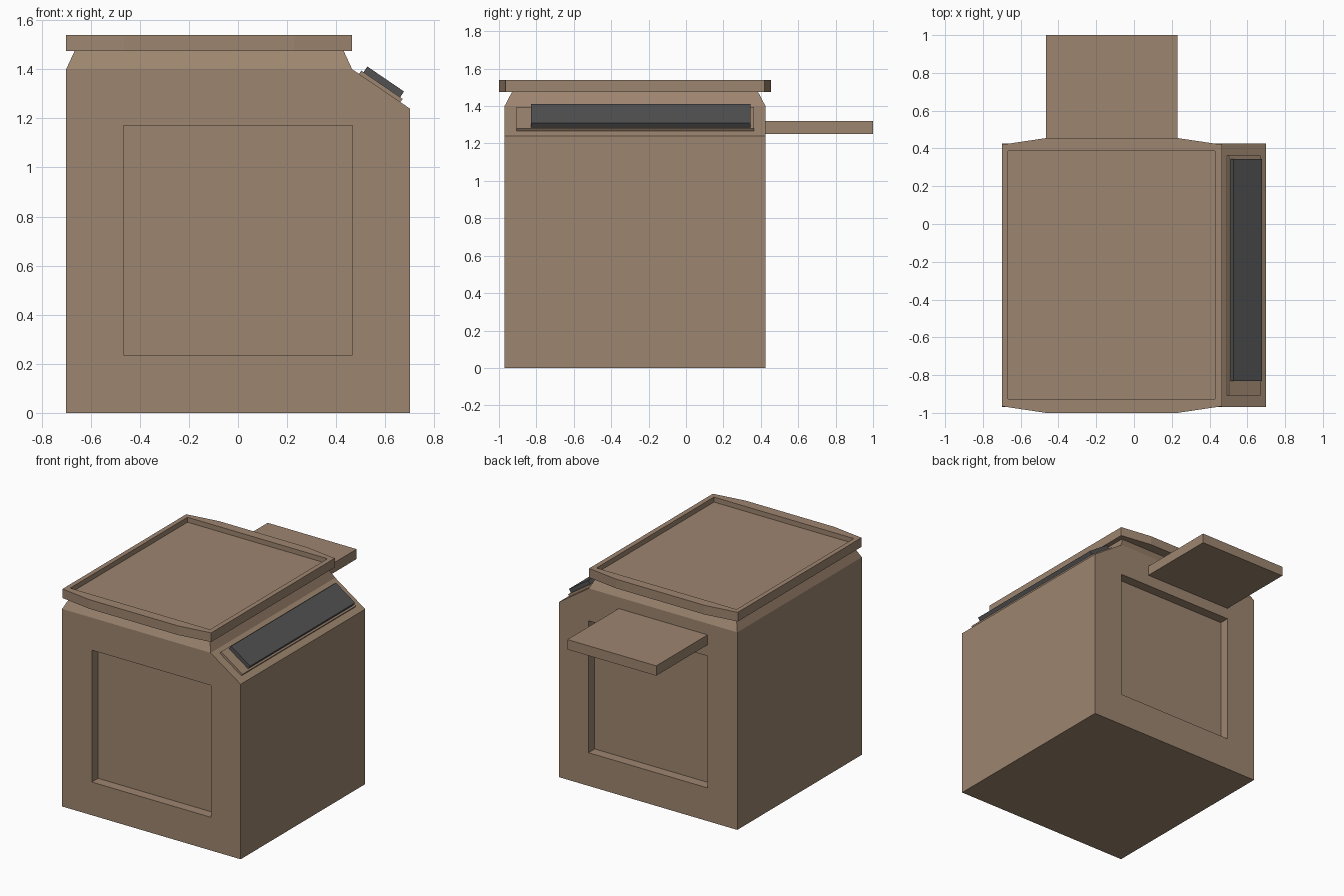
import bpy, bmesh
from mathutils import Vector

if "Cube" in bpy.data.objects:
    bpy.data.objects.remove(bpy.data.objects["Cube"])


def material(name, rgb):
    m = bpy.data.materials.new(name)
    m.diffuse_color = (*rgb, 1)
    m.use_nodes = True
    m.node_tree.nodes["Principled BSDF"].inputs["Base Color"].default_value = m.diffuse_color
    return m


TAN = material("tan_paint", (0.34, 0.235, 0.16))
DARK = material("dark_panel", (0.085, 0.085, 0.085))


def loft(name, ring_a, ring_b, mat):
    """Closed solid between two matching polygons."""
    bm = bmesh.new()
    a = [bm.verts.new(p) for p in ring_a]
    b = [bm.verts.new(p) for p in ring_b]
    n = len(a)
    bm.faces.new(a)
    bm.faces.new(b)
    for i in range(n):
        j = (i + 1) % n
        bm.faces.new((a[i], a[j], b[j], b[i]))
    bmesh.ops.recalc_face_normals(bm, faces=bm.faces)
    me = bpy.data.meshes.new(name)
    bm.to_mesh(me)
    bm.free()
    ob = bpy.data.objects.new(name, me)
    bpy.context.collection.objects.link(ob)
    me.materials.append(mat)
    return ob


def along_y(name, profile, y0, y1, mat=TAN):
    return loft(name, [(x, y0, z) for x, z in profile],
                [(x, y1, z) for x, z in profile], mat)


def rect(x0, x1, y0, y1, z):
    return [(x0, y0, z), (x1, y0, z), (x1, y1, z), (x0, y1, z)]


def box(name, x0, x1, y0, y1, z0, z1):
    return loft(name, rect(x0, x1, y0, y1, z0), rect(x0, x1, y0, y1, z1), TAN)


def cut(target, cutter):
    mod = target.modifiers.new("recess", 'BOOLEAN')
    mod.operation = 'DIFFERENCE'
    mod.solver = 'EXACT'
    mod.object = cutter
    bpy.context.view_layer.objects.active = target
    bpy.ops.object.modifier_apply(modifier=mod.name)
    bpy.data.objects.remove(cutter)


YF, YB = -0.97, 0.425

# Body with sloped right shoulder, recessed front and back panels
body = along_y("body", [(-0.7, 0), (0.7, 0), (0.7, 1.24), (0.465, 1.4), (-0.7, 1.4)], YF, YB)
for y0, y1 in ((YF - 0.1, YF + 0.07), (YB - 0.07, YB + 0.1)):
    cut(body, box("panel_cutter", -0.467, 0.467, y0, y1, 0.235, 1.17))

# Tapered neck under the lid
loft("neck", rect(-0.7, 0.465, YF, YB, 1.4),
     rect(-0.665, 0.43, -0.93, 0.385, 1.476), TAN)

# Lid with bowed front and back and a shallow tray
outline = [(-0.7, -0.965), (-0.465, -1), (0.23, -1), (0.465, -0.965),
           (0.465, 0.42), (0.23, 0.455), (-0.465, 0.455), (-0.7, 0.42)]
lid = loft("lid", [(x, y, 1.475) for x, y in outline],
           [(x, y, 1.54) for x, y in outline], TAN)
cut(lid, box("tray_cutter", -0.667, 0.43, -0.927, 0.387, 1.505, 1.6))

# Back shelf
box("back_shelf", -0.467, 0.23, YB, 1.0, 1.25, 1.32)

# Control console lying on the slope
origin = Vector((0.465, 1.4))
along = Vector((0.235, -0.16)).normalized()
out = Vector((-along.y, along.x))


def slope_slab(name, s0, s1, n0, n1, y0, y1, mat):
    profile = [origin + along * s + out * n
               for s, n in ((s0, n0), (s1, n0), (s1, n1), (s0, n1))]
    along_y(name, profile, y0, y1, mat)


slope_slab("console_base", 0.034, 0.238, -0.005, 0.016, -0.907, 0.363, TAN)
slope_slab("console_screen", 0.045, 0.226, 0.014, 0.044, -0.83, 0.345, DARK)
